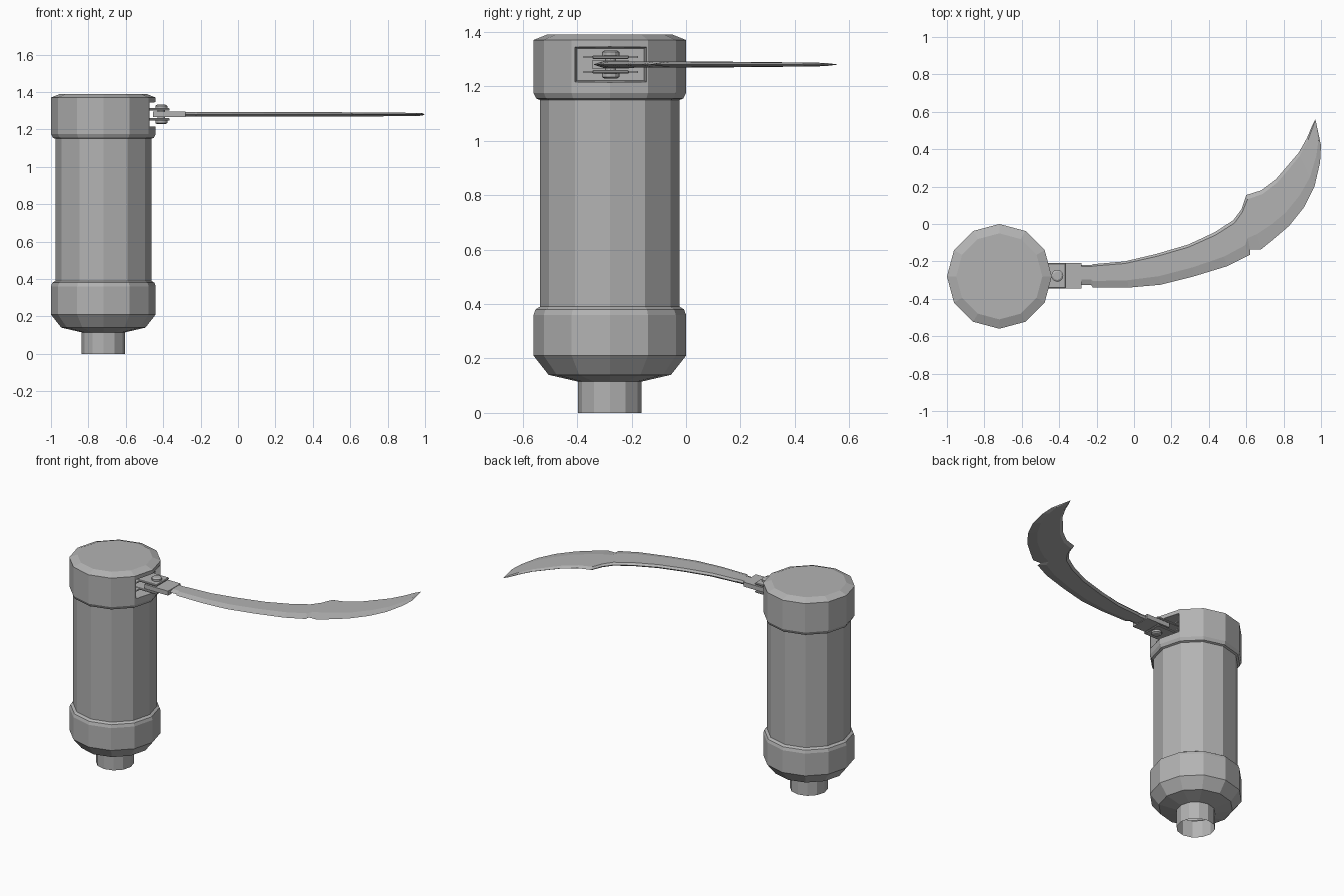
import bpy
import bmesh
import math
from mathutils import Vector

cube = bpy.data.objects.get("Cube")
if cube:
    bpy.data.objects.remove(cube, do_unlink=True)

steel = bpy.data.materials.new("grey_steel")
steel.use_nodes = True
GREY = (0.45, 0.45, 0.45, 1)
steel.diffuse_color = GREY
steel.node_tree.nodes["Principled BSDF"].inputs["Base Color"].default_value = GREY

AXIS = Vector((-0.72, -0.28, 0))
HINGE_X, HINGE_Y, HINGE_Z = -0.41, -0.277, 1.28
SIDES = 12


def finish(name, bm):
    """Turn a bmesh into a named, flat shaded object."""
    bmesh.ops.recalc_face_normals(bm, faces=bm.faces)
    mesh = bpy.data.meshes.new(name)
    bm.to_mesh(mesh)
    bm.free()
    mesh.materials.append(steel)
    obj = bpy.data.objects.new(name, mesh)
    bpy.context.collection.objects.link(obj)
    return obj


def bridge(bm, first, second):
    """Join two closed rings of equal length with quads."""
    count = len(first)
    for i in range(count):
        j = (i + 1) % count
        bm.faces.new((first[i], first[j], second[j], second[i]))


def lathe(name, profile, centre, cap_bottom=True, cap_top=True):
    """Spin a (radius, height) profile around a vertical axis."""
    bm = bmesh.new()
    rings = []
    for radius, height in profile:
        ring = []
        for i in range(SIDES):
            angle = math.tau * i / SIDES
            offset = Vector((radius * math.cos(angle), radius * math.sin(angle), height))
            ring.append(bm.verts.new(centre + offset))
        rings.append(ring)
    for lower, upper in zip(rings, rings[1:]):
        bridge(bm, lower, upper)
    if cap_bottom:
        bm.faces.new(rings[0])
    if cap_top:
        bm.faces.new(rings[-1])
    return finish(name, bm)


def box(name, x_range, width, height, z, taper=1.0):
    """Box centred on the hinge line; taper scales its inner (-x) end."""
    bm = bmesh.new()
    rings = []
    for x, scale in zip(x_range, (taper, 1.0)):
        half_y, half_z = width * scale / 2, height * scale / 2
        corners = ((-1, -1), (1, -1), (1, 1), (-1, 1))
        rings.append([bm.verts.new((x, HINGE_Y + a * half_y, z + b * half_z))
                      for a, b in corners])
    bridge(bm, *rings)
    for ring in rings:
        bm.faces.new(ring)
    return finish(name, bm)


# Handle: open neck, sloped base collar and slimmer grip
lathe("handle_body", [
    (0.117, 0), (0.117, 0.115), (0.225, 0.14), (0.28, 0.21),
    (0.28, 0.36), (0.273, 0.38), (0.257, 0.39), (0.257, 1.16),
], AXIS, cap_bottom=False)

# Top cap with a pocket for the hinge
cap = lathe("top_cap", [
    (0.257, 1.15), (0.27, 1.155), (0.28, 1.175), (0.28, 1.37), (0.23, 1.39),
], AXIS)
cutter = box("pocket_cutter", (-0.55, -0.4), 0.28, 0.135, HINGE_Z, taper=0.88)
cutter.hide_render = True
cutter.hide_viewport = True
pocket = cap.modifiers.new("pocket", "BOOLEAN")
pocket.operation = "DIFFERENCE"
pocket.solver = "EXACT"
pocket.object = cutter

# Hinge plates above and below the tang
for label, side in (("upper", 1), ("lower", -1)):
    plate_z = HINGE_Z + side * 0.027
    plate = box(label + "_hinge_plate", (-0.56, -0.365), 0.135, 0.013, plate_z)
    bevel = plate.modifiers.new("rounded_corners", "BEVEL")
    bevel.width = 0.004
    bevel.segments = 1
    box(label + "_hinge_mount", (-0.56, -0.49), 0.2, 0.008, plate_z)

# Hinge pin with stepped heads
lathe("hinge_pin", [
    (0.022, -0.052), (0.032, -0.046), (0.032, -0.032), (0.02, -0.03),
    (0.02, 0.03), (0.032, 0.032), (0.032, 0.046), (0.022, 0.052),
], Vector((HINGE_X, HINGE_Y, HINGE_Z)))

# Tang block holding the blade
box("blade_tang", (-0.455, -0.28), 0.135, 0.03, HINGE_Z)

# Blade: matching points along the back and the cutting edge
back = [(-.3, -.22), (-.23, -.22), (-.22, -.215), (-.05, -.2), (.12, -.16),
        (.29, -.11), (.43, -.045), (.53, .02), (.575, .08), (.6, .155),
        (.68, .18), (.76, .24), (.82, .31), (.88, .38), (.925, .46), (.95, .52)]
edge = [(-.3, -.325), (-.23, -.325), (-.22, -.34), (-.03, -.34), (.14, -.325),
        (.32, -.28), (.5, -.225), (.62, -.165), (.62, -.135), (.68, -.135),
        (.76, -.07), (.83, -.01), (.91, .09), (.965, .2), (.995, .33), (1, .42)]

bm = bmesh.new()
sections = []
for i, (rear, front) in enumerate(zip(back, edge)):
    rear, front = Vector(rear), Vector(front)
    thick = 0.012 * (1 - 0.6 * (i / len(back)) ** 3)
    spine, grind = rear.lerp(front, 0.08), rear.lerp(front, 0.72)
    outline = [(rear, 0), (spine, thick), (grind, thick),
               (front, 0), (grind, -thick), (spine, -thick)]
    sections.append([bm.verts.new((p.x, p.y, HINGE_Z + h)) for p, h in outline])
for near, far in zip(sections, sections[1:]):
    bridge(bm, near, far)
bm.faces.new(sections[0])
tip = bm.verts.new((0.97, 0.56, HINGE_Z))
last = sections[-1]
for i in range(len(last)):
    bm.faces.new((last[i], last[(i + 1) % len(last)], tip))
finish("blade", bm)
